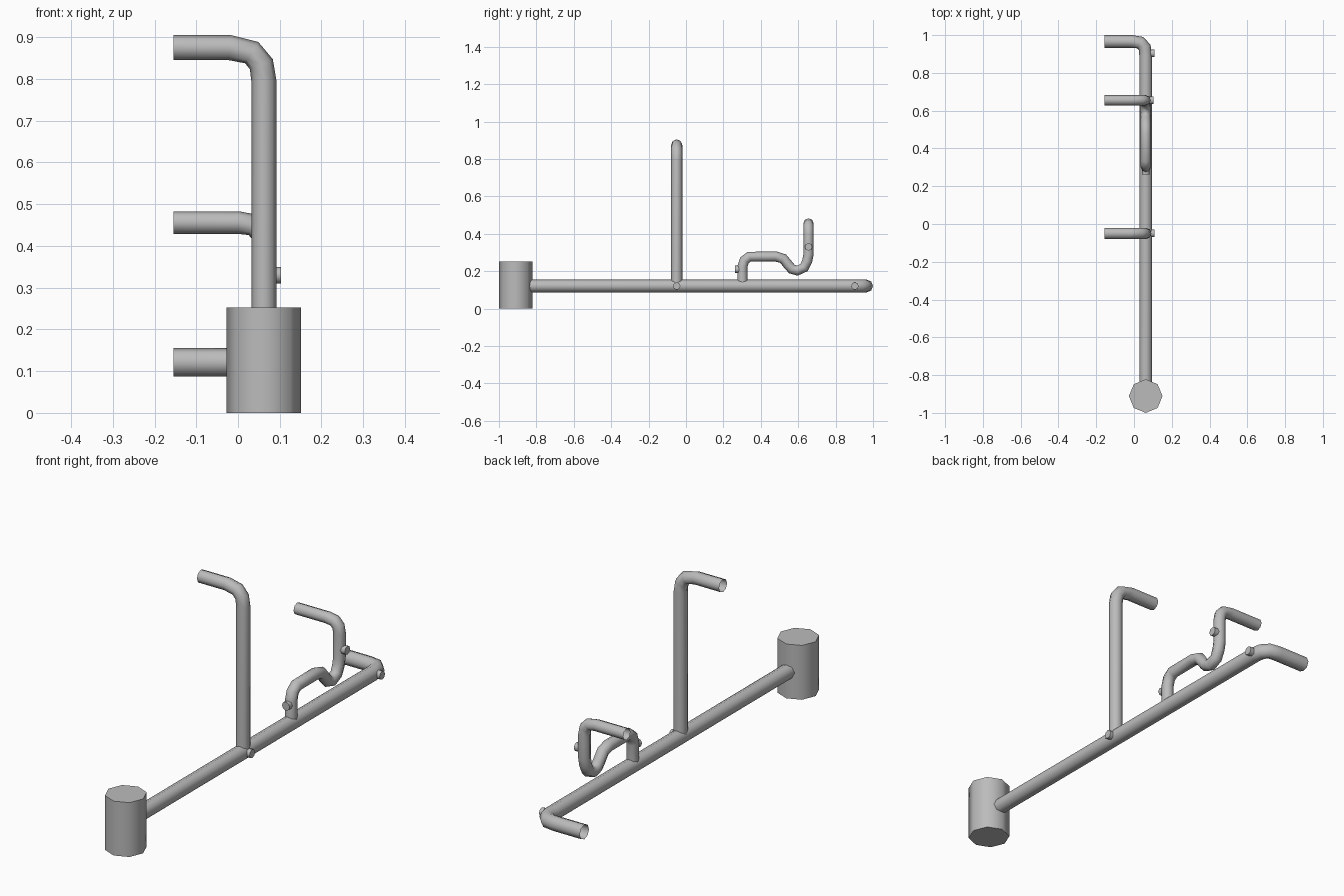
import bpy, math
from mathutils import Vector

cube = bpy.data.objects.get("Cube")
if cube:
    bpy.data.objects.remove(cube, do_unlink=True)

grey = bpy.data.materials.new("light grey")
grey.use_nodes = True
grey.diffuse_color = (0.5, 0.5, 0.5, 1)
bsdf = next(n for n in grey.node_tree.nodes if n.type == 'BSDF_PRINCIPLED')
bsdf.inputs["Base Color"].default_value = (0.5, 0.5, 0.5, 1)

X = 0.062      # centre line of the frame
END = -0.155   # open ends of the handles


def finish(obj, name, angle):
    obj.name = name
    obj.data.name = name
    obj.data.materials.clear()
    obj.data.materials.append(grey)
    bpy.ops.object.shade_smooth_by_angle(angle=math.radians(angle))


def tube(name, points, radius):
    """Open eight-sided pipe along a path."""
    curve = bpy.data.curves.new(name, 'CURVE')
    curve.dimensions = '3D'
    curve.bevel_depth = radius
    curve.bevel_resolution = 2
    curve.use_fill_caps = False
    spline = curve.splines.new('POLY')
    spline.points.add(len(points) - 1)
    for p, co in zip(spline.points, points):
        p.co = (*co, 1)
    obj = bpy.data.objects.new(name, curve)
    bpy.context.collection.objects.link(obj)
    bpy.ops.object.select_all(action='DESELECT')
    obj.select_set(True)
    bpy.context.view_layer.objects.active = obj
    bpy.ops.object.convert(target='MESH')
    finish(bpy.context.object, name, 60)


def cylinder(name, centre, radius, depth, axis=(0, 0, 1)):
    """Capped eight-sided cylinder along an axis."""
    turn = Vector((0, 0, 1)).rotation_difference(Vector(axis))
    bpy.ops.mesh.primitive_cylinder_add(vertices=8, radius=radius, depth=depth,
                                        location=centre, rotation=turn.to_euler())
    finish(bpy.context.object, name, 60)


# Counterweight block at the front
cylinder("front_block", (X, -0.911, 0.126), 0.089, 0.252)

# Long ground bar turning into a side handle
bar = [(X, -0.9), (X, 0.895), (0.056, 0.935), (0.034, 0.96), (-0.01, 0.966), (END, 0.966)]
tube("ground_bar", [(x, y, 0.121) for x, y in bar], 0.034)

# Upright post with bent top
post = [(X, 0.12), (X, 0.795), (0.056, 0.835), (0.033, 0.863), (-0.02, 0.875), (END, 0.875)]
tube("upright_post", [(x, -0.05, z) for x, z in post], 0.03)

# Curved rear pipe: arch, dip, rise, then side handle
arch = [(0.302, 0.13), (0.302, 0.225), (0.312, 0.258), (0.338, 0.278), (0.48, 0.279),
        (0.52, 0.267), (0.548, 0.232), (0.566, 0.212), (0.595, 0.203), (0.632, 0.22),
        (0.648, 0.255), (0.655, 0.29), (0.655, 0.40)]
handle = [(0.057, 0.43), (0.038, 0.45), (0.0, 0.456), (END, 0.456)]
tube("curved_pipe", [(X, y, z) for y, z in arch] + [(x, 0.655, z) for x, z in handle], 0.027)

# Small bolt heads
for name, y, z, tip in (("post_bolt", -0.05, 0.121, 0.108),
                        ("bar_bolt", 0.903, 0.121, 0.108),
                        ("pipe_bolt", 0.655, 0.33, 0.103)):
    cylinder(name, (tip - 0.02, y, z), 0.02, 0.04, (1, 0, 0))
cylinder("arch_bolt", (X, 0.282, 0.21), 0.02, 0.04, (0, -1, 0))
